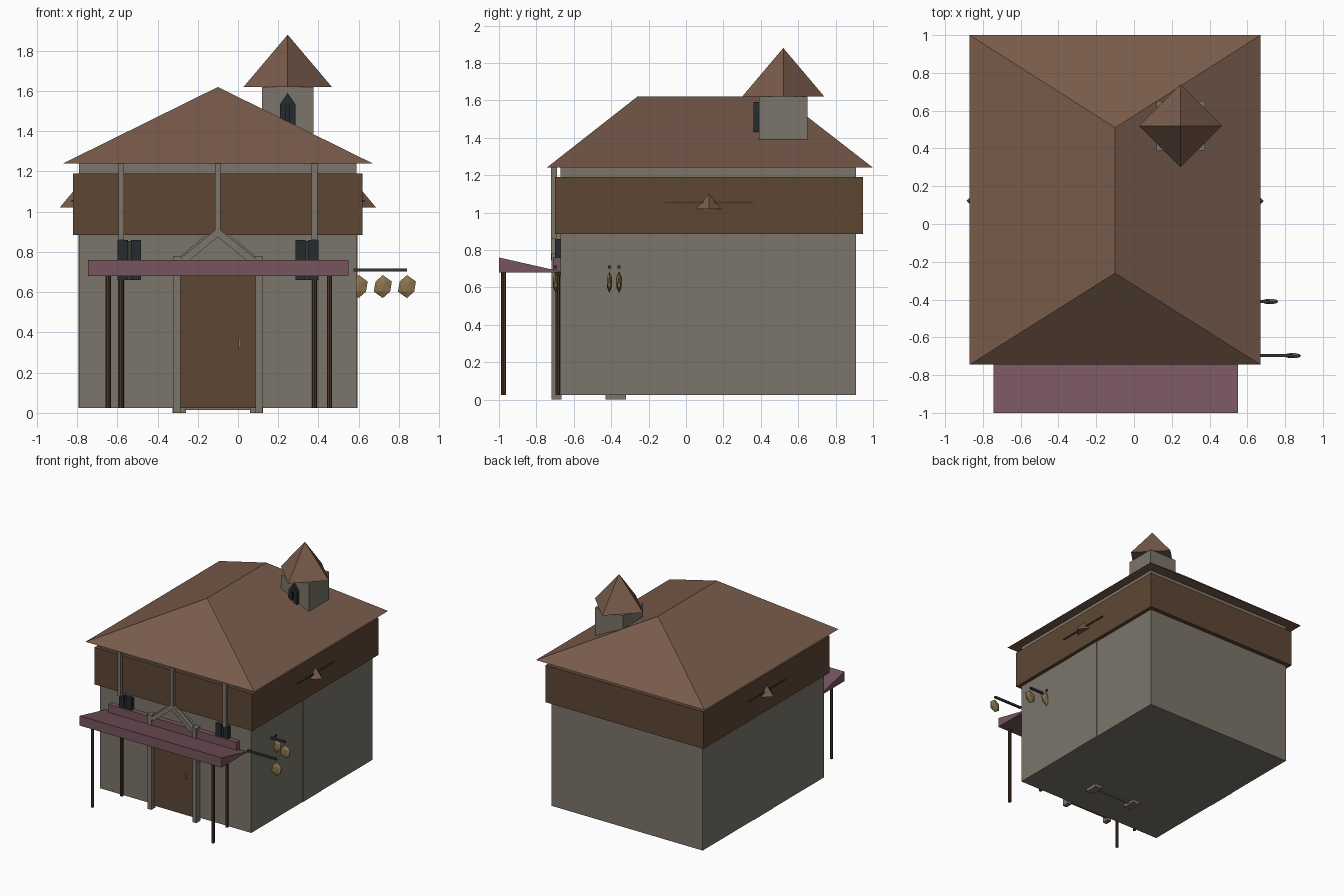
import bpy, bmesh, math

if "Cube" in bpy.data.objects:
    bpy.data.objects.remove(bpy.data.objects["Cube"])

CX = -0.10  # centre line of the building


def mat(name, r, g, b):
    m = bpy.data.materials.new(name)
    m.diffuse_color = (r, g, b, 1)
    m.use_nodes = True
    m.node_tree.nodes["Principled BSDF"].inputs["Base Color"].default_value = m.diffuse_color
    return m


STONE = mat("stone", 0.20, 0.18, 0.145)
ROOF = mat("roof_tile", 0.19, 0.105, 0.07)
WOOD = mat("wood", 0.11, 0.062, 0.034)
POLE = mat("dark_wood", 0.075, 0.038, 0.024)
CLOTH = mat("awning_cloth", 0.18, 0.09, 0.11)
DARK = mat("dark_glass", 0.018, 0.024, 0.028)
IRON = mat("iron", 0.03, 0.04, 0.035)
GOLD = mat("brass", 0.26, 0.18, 0.075)


def finish(name, bm, m):
    bmesh.ops.recalc_face_normals(bm, faces=bm.faces)
    me = bpy.data.meshes.new(name)
    bm.to_mesh(me)
    bm.free()
    me.materials.append(m)
    ob = bpy.data.objects.new(name, me)
    bpy.context.collection.objects.link(ob)
    return ob


def box(name, x0, x1, y0, y1, z0, z1, m):
    bm = bmesh.new()
    bmesh.ops.create_cube(bm, size=1)
    for v in bm.verts:
        v.co = (x1 if v.co.x > 0 else x0, y1 if v.co.y > 0 else y0, z1 if v.co.z > 0 else z0)
    return finish(name, bm, m)


def prism(name, pts, axis, a, b, m):
    # extrude a profile along x (points are y,z) or y (points are x,z)
    put = (lambda p, t: (t, p[0], p[1])) if axis == "x" else (lambda p, t: (p[0], t, p[1]))
    bm = bmesh.new()
    f = bm.faces.new([bm.verts.new(put(p, a)) for p in pts])
    ext = bmesh.ops.extrude_face_region(bm, geom=[f])["geom"]
    for v in ext:
        if isinstance(v, bmesh.types.BMVert):
            v.co["xy".index(axis)] = b
    return finish(name, bm, m)


def cone(name, x, y, z0, z1, r0, r1, n, m):
    bm = bmesh.new()
    bmesh.ops.create_cone(bm, cap_ends=True, segments=n, radius1=r0, radius2=r1, depth=z1 - z0)
    bmesh.ops.translate(bm, verts=bm.verts, vec=(x, y, (z0 + z1) / 2))
    bmesh.ops.remove_doubles(bm, verts=bm.verts, dist=1e-5)
    return finish(name, bm, m)


# Main walls, side panels and timber band
box("walls", -0.79, 0.59, -0.67, 0.91, 0.025, 1.245, STONE)
box("side_panels", -0.793, 0.593, 0.0, 0.25, 0.025, 0.89, STONE)
box("timber_band", -0.82, 0.62, -0.70, 0.945, 0.885, 1.19, WOOD)

# Hipped roof
bm = bmesh.new()
base = [bm.verts.new(p) for p in
        ((-0.87, -0.745, 1.24), (0.67, -0.745, 1.24), (0.67, 1.0, 1.24), (-0.87, 1.0, 1.24))]
r0, r1 = bm.verts.new((CX, -0.26, 1.62)), bm.verts.new((CX, 0.51, 1.62))
a, b, c, d = base
for f in ((a, b, c, d), (a, b, r0), (b, c, r1, r0), (c, d, r1), (d, a, r0, r1)):
    bm.faces.new(f)
finish("main_roof", bm, ROOF)

# Turret with pointed window
TX, TY = 0.247, 0.52
box("turret", TX - 0.128, TX + 0.128, TY - 0.13, TY + 0.13, 1.39, 1.62, STONE)
cone("turret_roof", TX, TY, 1.62, 1.88, 0.22, 0, 4, ROOF)
for s in (-1, 1):
    prism("turret_window_half", [(TX, 1.59), (TX + s * 0.038, 1.535), (TX + s * 0.038, 1.43),
                                 (TX + s * 0.008, 1.43), (TX + s * 0.008, 1.53), (TX, 1.53)],
          "y", 0.36, 0.395, DARK)
box("turret_window_glass", TX - 0.03, TX + 0.03, 0.378, 0.395, 1.43, 1.54, DARK)

# Front beams over the band
for x, z in ((-0.58, 0.86), (CX, 0.90), (0.38, 0.86)):
    box("front_beam", x - 0.014, x + 0.014, -0.722, -0.69, z, 1.24, STONE)

# Front windows: two shutters around a mullion
for x in (-0.54, 0.343):
    for s in (-1, 1):
        box("window_pane", *sorted((x + s * 0.008, x + s * 0.058)), -0.70, -0.66, 0.66, 0.86, DARK)
    box("window_mullion", x - 0.008, x + 0.008, -0.69, -0.66, 0.66, 0.855, IRON)

# Awning with backboard and poles
prism("awning", [(-1.0, 0.68), (-1.0, 0.76), (-0.67, 0.685), (-0.67, 0.68)],
      "x", -0.745, 0.55, CLOTH)
box("awning_backboard", -0.685, 0.485, -0.71, -0.665, 0.68, 0.76, CLOTH)
for x, y in ((-0.645, -0.975), (0.455, -0.975), (-0.58, -0.686), (0.38, -0.686)):
    cone("awning_pole", x, y, 0.025, 0.69, 0.013, 0.013, 8, POLE)

# Door, handle, frame posts and gable
box("door", -0.285, 0.087, -0.69, -0.66, 0.025, 0.70, WOOD)
box("door_handle", 0.002, 0.016, -0.705, -0.685, 0.325, 0.37, GOLD)
for s in (-1, 1):
    x = CX + s * 0.205
    box("door_post", x - 0.018, x + 0.018, -0.72, -0.665, 0, 0.78, STONE)
    x = CX + s * 0.192
    box("inner_foot", x - 0.033, x + 0.033, -0.43, -0.32, 0, 0.03, STONE)
box("inner_sill", CX - 0.19, CX + 0.19, -0.385, -0.365, 0.015, 0.03, STONE)


def gable(name, w, top, t, y0, y1):
    z = 0.745
    prism(name, [(CX - w, z), (CX, top), (CX + w, z), (CX + w - t * 1.3, z),
                 (CX, top - t), (CX - w + t * 1.3, z)], "y", y0, y1, STONE)


gable("gable_front", 0.215, 0.92, 0.045, -0.722, -0.69)
gable("gable_back", 0.225, 0.935, 0.035, -0.69, -0.665)

# Small peaked ornaments with rails on both sides
for s, x in ((1, 0.62), (-1, -0.82)):
    cone("side_ornament", x, 0.122, 1.02, 1.10, 0.067, 0, 4, ROOF)
    box("side_rail", x - 0.008, x + 0.008, -0.115, 0.36, 1.048, 1.058, POLE)

# Hanging brass lanterns on iron bars
for x, y in ((0.84, -0.697), (0.72, -0.41), (0.60, -0.358)):
    box("hanging_bar", 0.575, x, y - 0.008, y + 0.008, 0.702, 0.718, IRON)
    bm = bmesh.new()
    bmesh.ops.create_icosphere(bm, subdivisions=1, radius=1)
    for v in bm.verts:
        v.co = (x + v.co.x * 0.05, y + v.co.y * 0.016, 0.628 + v.co.z * 0.057)
    finish("hanging_disc", bm, GOLD)
